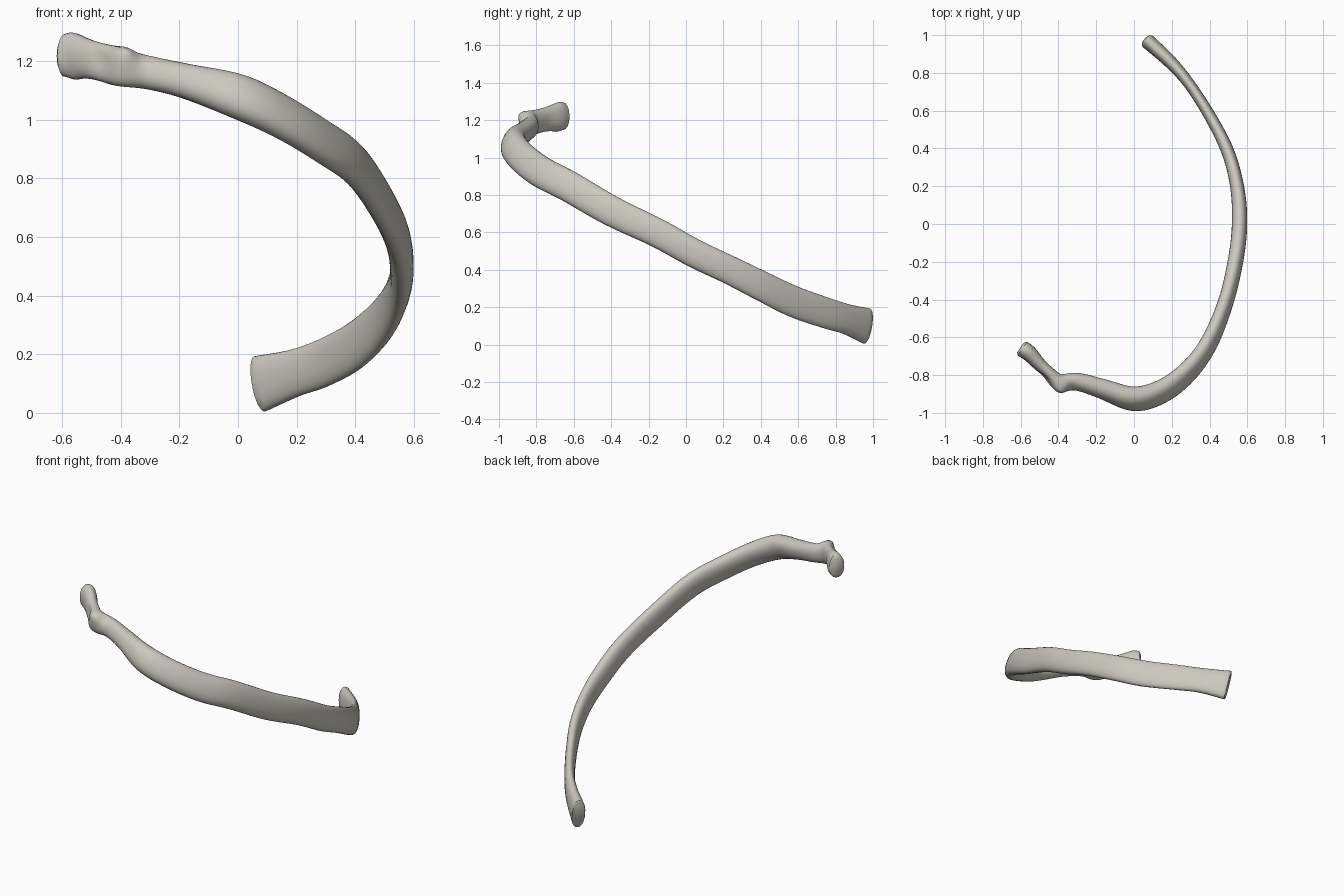
import bpy, bmesh, math
from mathutils import Vector

default = bpy.data.objects.get("Cube")
if default:
    bpy.data.objects.remove(default, do_unlink=True)

SIDES = 28      # points round each cross-section
STEPS = 6       # rings between two stations
UP = Vector((0, 0, 1))

# Stations from the head to the free end:
# x, y, z, half thickness, half height, inward lean in degrees
stations = [
    (-.59, -.66, 1.215, .045, .068, 0),
    (-.55, -.69, 1.215, .042, .071, 0),
    (-.48, -.765, 1.2, .034, .064, 5),
    (-.4, -.835, 1.18, .042, .066, 8),
    (-.3, -.835, 1.16, .046, .057, 10),
    (-.17, -.872, 1.13, .051, .06, 18),
    (0, -.925, 1.08, .058, .078, 28),
    (.15, -.885, 1.01, .052, .082, 28),
    (.29, -.778, .925, .046, .084, 22),
    (.4, -.625, .845, .043, .083, 14),
    (.49, -.4, .715, .04, .081, 7),
    (.545, -.15, .595, .041, .077, 3),
    (.559, .05, .485, .04, .076, 0),
    (.54, .23, .4, .036, .076, 0),
    (.49, .4, .315, .034, .08, 0),
    (.4, .575, .23, .031, .084, 0),
    (.29, .745, .17, .03, .083, 0),
    (.19, .86, .135, .035, .082, 0),
    (.075, .965, .099, .04, .097, 0),
]


def smooth_path(points):
    """Catmull-Rom interpolation of whole stations."""
    ends = [Vector(p) for p in points]
    pts = [2 * ends[0] - ends[1]] + ends + [2 * ends[-1] - ends[-2]]
    out = []
    for a, b, c, d in zip(pts, pts[1:], pts[2:], pts[3:]):
        for i in range(STEPS):
            t = i / STEPS
            out.append(b + (c - a) * t / 2
                       + (a - b * 2.5 + c * 2 - d / 2) * t ** 2
                       + (b * 3 - a - c * 3 + d) * t ** 3 / 2)
    return out + [ends[-1]]


def section(bm, station, tangent, scale=1.0, shift=0.0):
    """One rounded-oval ring across the shaft."""
    centre = Vector(station[:3]) + tangent * shift
    thick, tall, lean = station[3], station[4], math.radians(station[5])
    side = tangent.cross(UP).normalized()
    rise = side.cross(tangent)
    outward = side * math.cos(lean) + rise * math.sin(lean)
    upward = rise * math.cos(lean) - side * math.sin(lean)
    ring = []
    for k in range(SIDES):
        angle = math.tau * k / SIDES
        c, s = math.cos(angle), math.sin(angle)
        u = math.copysign(abs(c) ** 0.9, c) * thick * scale
        v = math.copysign(abs(s) ** 0.9, s) * tall * scale
        ring.append(bm.verts.new(centre + outward * u + upward * v))
    return ring


def bulge(bm, centre, push, radius):
    """Push nearby surface out into a soft knob, or in for a hollow."""
    for v in bm.verts:
        fall = math.exp(-((v.co - Vector(centre)).length / radius) ** 2)
        v.co += Vector(push) * fall


# Curved shaft with slightly rounded rims at both ends
bm = bmesh.new()
path = smooth_path(stations)
last = len(path) - 1
tangents = [Vector((path[min(i + 1, last)] - path[max(i - 1, 0)])[:3]).normalized()
            for i in range(last + 1)]
rings = [section(bm, path[0], tangents[0], 0.72, -0.012)]
rings += [section(bm, p, t) for p, t in zip(path, tangents)]
rings.append(section(bm, path[-1], tangents[-1], 0.93, 0.004))
for first, second in zip(rings, rings[1:]):
    for k in range(SIDES):
        n = (k + 1) % SIDES
        bm.faces.new((first[k], first[n], second[n], second[k]))
bm.faces.new(rings[0])
bm.faces.new(rings[-1])

# Knob behind the neck, with hollows beside it and an uneven head
bulge(bm, (-.39, -.885, 1.215), (0, -.022, .022), .045)
bulge(bm, (-.46, -.815, 1.2), (.01, .015, 0), .04)
bulge(bm, (-.34, -.86, 1.215), (0, .008, -.008), .03)
bulge(bm, (-.57, -.66, 1.285), (0, 0, .012), .05)
bulge(bm, (-.56, -.7, 1.15), (0, 0, -.008), .03)

bmesh.ops.recalc_face_normals(bm, faces=bm.faces)
mesh = bpy.data.meshes.new("rib_bone")
bm.to_mesh(mesh)
bm.free()
rib = bpy.data.objects.new("rib_bone", mesh)
bpy.context.collection.objects.link(rib)

# Single bone colour
bone = bpy.data.materials.new("pale bone grey")
bone.use_nodes = True
colour = (0.60, 0.58, 0.52, 1)
bone.diffuse_color = colour
bone.node_tree.nodes["Principled BSDF"].inputs["Base Color"].default_value = colour
mesh.materials.append(bone)

bpy.context.view_layer.objects.active = rib
rib.select_set(True)
bpy.ops.object.shade_smooth_by_angle(angle=math.radians(50))
